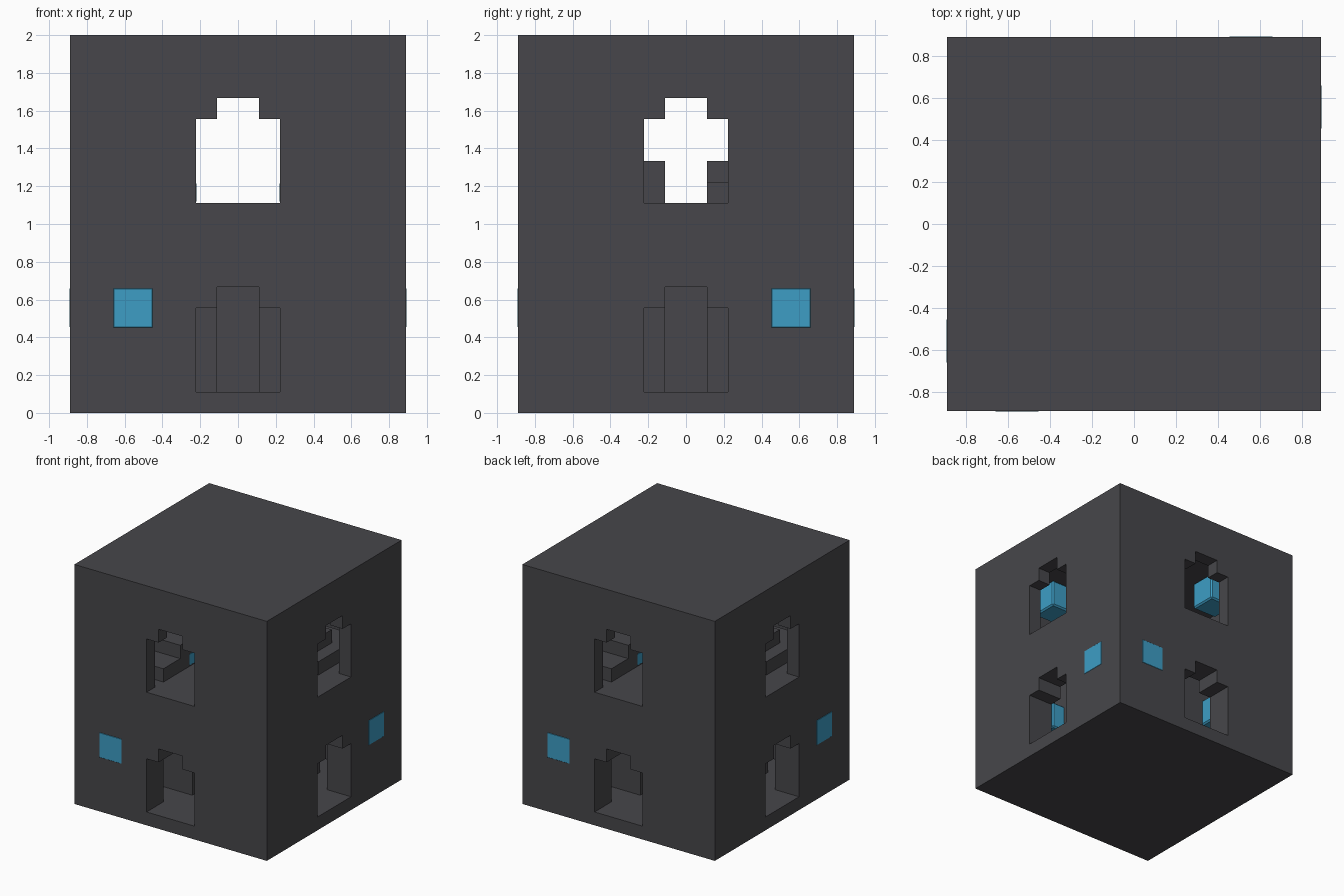
import bpy

if "Cube" in bpy.data.objects:
    bpy.data.objects.remove(bpy.data.objects["Cube"], do_unlink=True)

U = 1 / 9  # block unit


def material(name, color):
    m = bpy.data.materials.new(name)
    m.use_nodes = True
    m.diffuse_color = (*color, 1)
    m.node_tree.nodes["Principled BSDF"].inputs["Base Color"].default_value = (*color, 1)
    return m


stone = material("dark_stone", (0.063, 0.062, 0.069))
glow = material("blue_glass", (0.047, 0.34, 0.56))


def box(name, x, y, z, mat=stone):
    """Box between (low, high) pairs given in block units."""
    bpy.ops.mesh.primitive_cube_add(size=1)
    ob = bpy.context.object
    ob.name = name
    for v in ob.data.vertices:
        v.co = [U * (r[0] if c < 0 else r[1]) for r, c in zip((x, y, z), v.co)]
    ob.data.materials.append(mat)
    return ob


def cut(target, x, y, z):
    cutter = box("cutter", x, y, z)
    cutter.hide_render = True
    mod = target.modifiers.new("cut", "BOOLEAN")
    mod.operation, mod.solver, mod.object = "DIFFERENCE", "EXACT", cutter
    bpy.context.view_layer.objects.active = target
    bpy.ops.object.modifier_apply(modifier=mod.name)
    bpy.data.objects.remove(cutter, do_unlink=True)


def lamp(name, x, y, z, half=1.02):
    ob = box(name, *[(c - half, c + half) for c in (x, y, z)], glow)
    mod = ob.modifiers.new("soft_edges", "BEVEL")
    mod.width, mod.segments = 0.012, 1


# Tower shell with two hollow storeys
tower = box("tower_walls", (-8, 8), (-8, 8), (0, 18))
cut(tower, (-6, 6), (-6, 6), (1, 8))
cut(tower, (-7, 7), (-7, 7), (10, 16))

# Stepped arch openings through all four walls on each storey
for floor in (1, 10):
    for half, top in ((2, floor + 4), (1, floor + 5)):
        cut(tower, (-half, half), (-9, 9), (floor, top))
        cut(tower, (-9, 9), (-half, half), (floor, top))

# Lower core with a groove facing each door
box("core_center", (-3, 3), (-3, 3), (1, 8))
for sx in (-1, 1):
    for sy in (-1, 1):
        box("core_corner", sorted((sx, sx * 4)), sorted((sy, sy * 4)), (1, 8))

# Parts repeated by a half turn
for s in (-1, 1):
    # Corner window blocks, flush with the outside
    lamp("window_block", s * 5, s * 7, 5)
    lamp("window_block", s * 7, s * 5, 5)
    # Lamps set into the core corners and hung from the upper ceiling
    lamp("core_lamp", s * 4, -s * 4, 5)
    lamp("ceiling_lamp", s * 4, -s * 4, 15)
    # Upper storey steps
    box("low_step", sorted((s * 2, s * 6)), sorted((s * 4, s * 6)), (10, 11))
    box("high_step", sorted((s * 2, s * 5)), sorted((s * 1, s * 4)), (10, 12))
    box("side_step", sorted((s * 5, s * 6)), sorted((s * 1, s * 4)), (10, 11))
    lamp("step_lamp", s * 2.5, s * 2.5, 10.5, 0.52)
